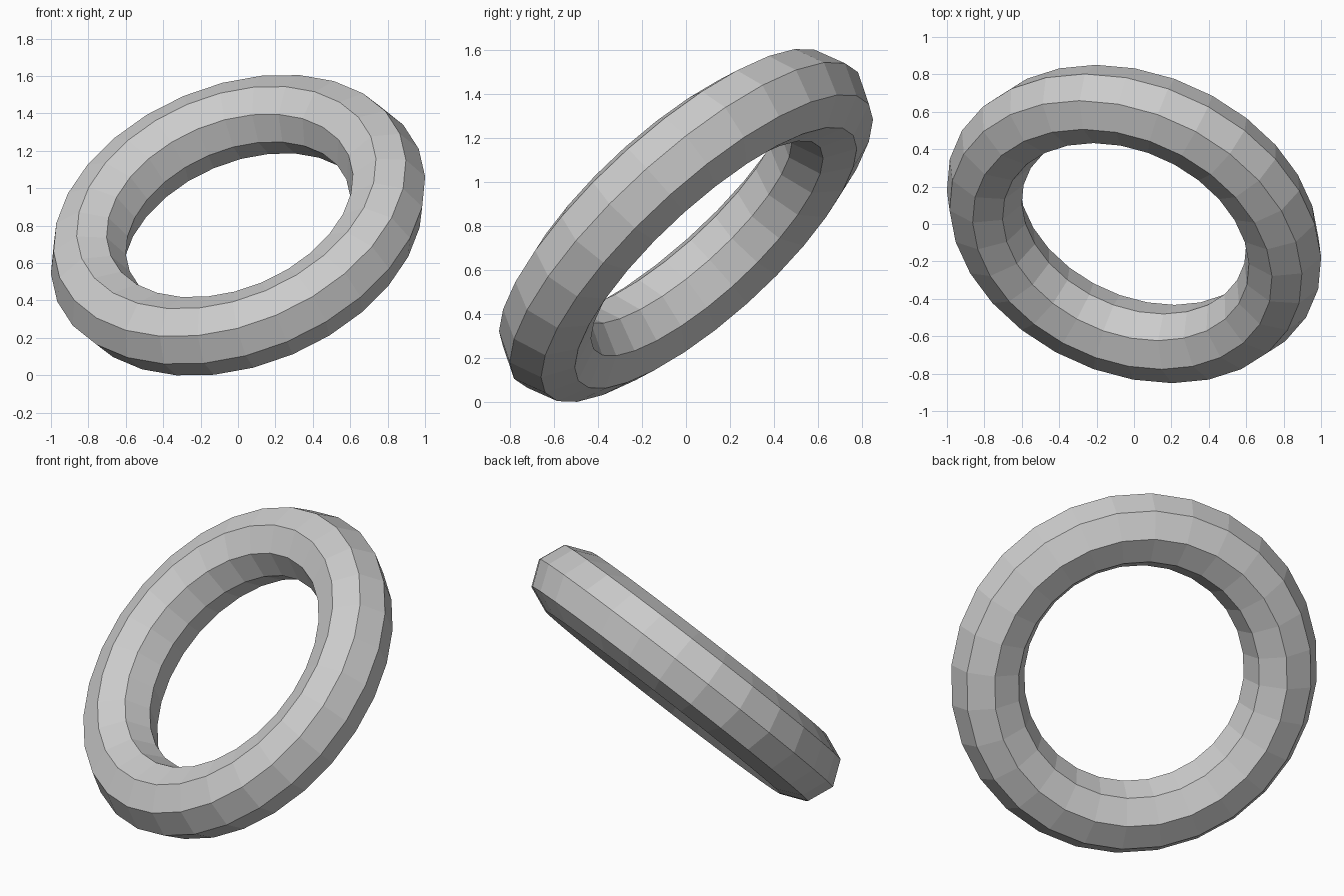
import bpy

if "Cube" in bpy.data.objects:
    bpy.data.objects.remove(bpy.data.objects["Cube"])

# Low-poly ring: octagonal section, flat faces, tilted back and to the side
bpy.ops.mesh.primitive_torus_add(
    major_segments=28, minor_segments=8,
    major_radius=0.839, minor_radius=0.21,
    rotation=(0.7, -0.4, 0.0))
ring = bpy.context.object
ring.name = "tilted_ring"
bpy.ops.object.transform_apply(location=False, rotation=True, scale=False)
bpy.ops.object.shade_flat()

# Stand it on the ground
lift = -min(v.co.z for v in ring.data.vertices)
for v in ring.data.vertices:
    v.co.z += lift
